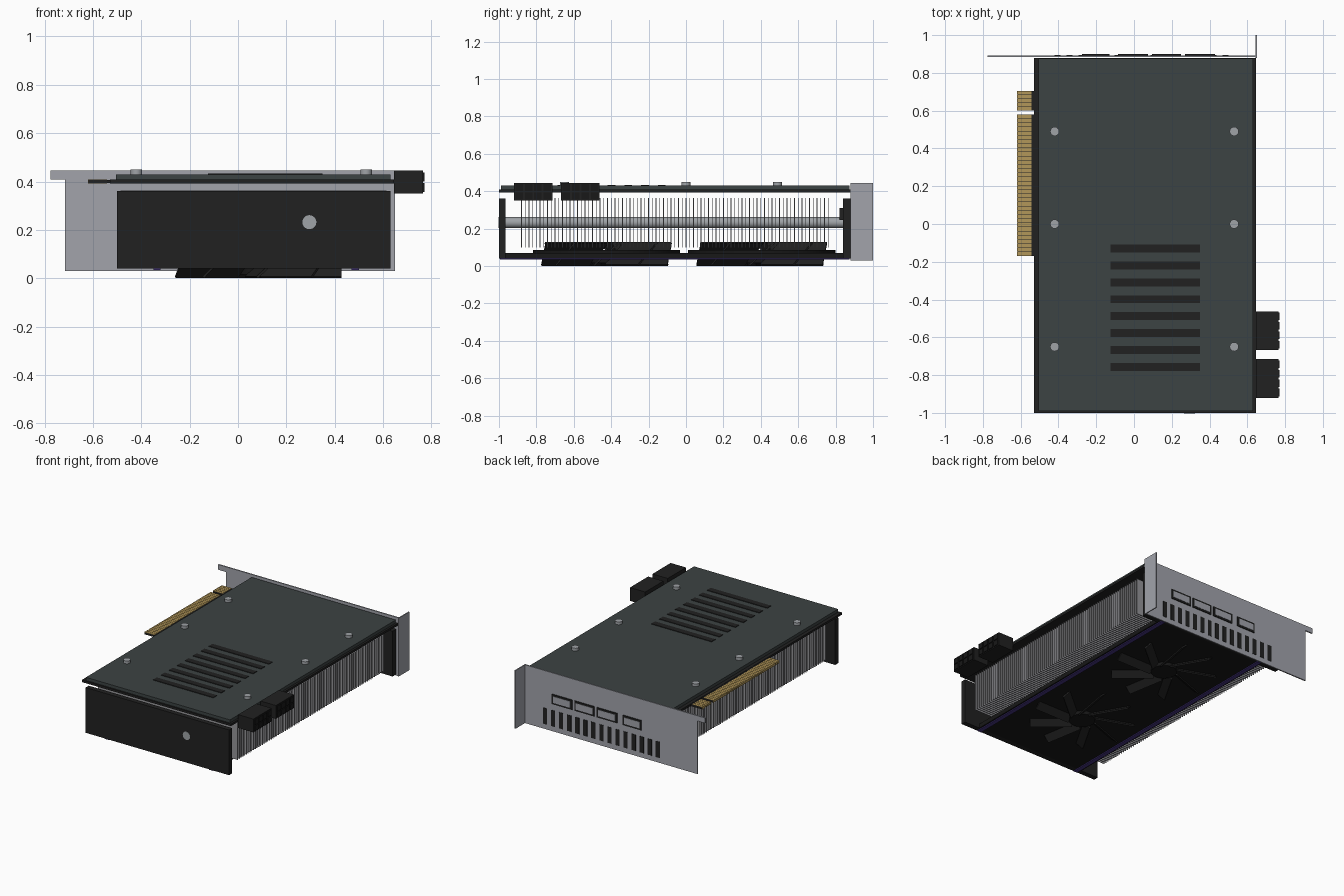
import bpy, bmesh, math
from mathutils import Matrix

if "Cube" in bpy.data.objects:
    bpy.data.objects.remove(bpy.data.objects["Cube"])


def material(name, r, g, b):
    m = bpy.data.materials.new(name)
    m.use_nodes = True
    m.diffuse_color = (r, g, b, 1)
    m.node_tree.nodes["Principled BSDF"].inputs["Base Color"].default_value = (r, g, b, 1)
    return m


BLACK = material("matte black", 0.015, 0.015, 0.015)
FAN = material("fan black", 0.009, 0.009, 0.009)
SLATE = material("slate backplate", 0.045, 0.056, 0.056)
STEEL = material("bracket steel", 0.36, 0.37, 0.41)
SILVER = material("screw silver", 0.35, 0.37, 0.39)
FIN = material("fin aluminium", 0.30, 0.30, 0.32)
GOLD = material("contact gold", 0.45, 0.31, 0.10)
PURPLE = material("purple strip", 0.06, 0.035, 0.22)


def add_box(bm, x, y, z):
    """Add a box given as three (low, high) ranges."""
    mid = [(a + b) / 2 for a, b in (x, y, z)]
    size = [b - a for a, b in (x, y, z)]
    bmesh.ops.create_cube(bm, size=1, matrix=Matrix.Translation(mid) @ Matrix.Diagonal((*size, 1)))


def finish(name, bm, mat):
    mesh = bpy.data.meshes.new(name)
    bm.to_mesh(mesh)
    bm.free()
    mesh.materials.append(mat)
    obj = bpy.data.objects.new(name, mesh)
    bpy.context.collection.objects.link(obj)
    return obj


def boxes(name, mat, *ranges):
    bm = bmesh.new()
    for r in ranges:
        add_box(bm, *r)
    return finish(name, bm, mat)


def cylinder(name, mat, centre, radius, depth, sides=32, along_y=False):
    bm = bmesh.new()
    turn = Matrix.Rotation(math.pi / 2, 4, "X") if along_y else Matrix()
    bmesh.ops.create_cone(bm, cap_ends=True, segments=sides, radius1=radius, radius2=radius,
                          depth=depth, matrix=Matrix.Translation(centre) @ turn)
    for f in bm.faces:
        f.smooth = len(f.verts) == 4
    for e in bm.edges:
        e.smooth = all(f.smooth for f in e.link_faces)
    return finish(name, bm, mat)


# Circuit board with its two contact tongues
TONGUES = [(-0.17, 0.58), (0.60, 0.705)]
boxes("circuit_board", BLACK, ((-0.53, 0.645), (-1, 0.88), (0.393, 0.408)),
      *[((-0.618, -0.53), t, (0.394, 0.406)) for t in TONGUES])

# Gold contacts on both faces of the tongues
contacts = bmesh.new()
for low, high in TONGUES:
    count = round((high - low) / 0.022)
    step = (high - low) / count
    for i in range(count):
        y = low + i * step
        add_box(contacts, (-0.62, -0.542), (y + 0.0015, y + step - 0.0015), (0.392, 0.408))
finish("gold_contacts", contacts, GOLD)

# Backplate with vent strips and screws
boxes("backplate", SLATE, ((-0.505, 0.63), (-0.99, 0.875), (0.408, 0.43)))
boxes("backplate_vents", BLACK,
      *[((-0.125, 0.35), (y - 0.021, y + 0.021), (0.429, 0.434))
        for y in [-0.13 - 0.0895 * i for i in range(8)]])
for x in (-0.42, 0.53):
    for y in (0.49, 0, -0.65):
        cylinder("backplate_screw", SILVER, (x, y, 0.438), 0.024, 0.024, 16)

# Power sockets with pin holes on the outer face
for y0 in (-0.92, -0.667):
    boxes("power_socket", BLACK, ((0.645, 0.765), (y0, y0 + 0.205), (0.35, 0.445)))
    rims = bmesh.new()
    for i in range(4):
        for j in range(2):
            y, z = y0 + 0.008 + i * 0.05, 0.356 + j * 0.044
            add_box(rims, (0.764, 0.771), (y, y + 0.04), (z, z + 0.038))
    finish("power_socket_pins", rims, FAN)

# Cooler shroud: end walls, floor and coloured strips
boxes("shroud_front_wall", BLACK, ((-0.5, 0.63), (-1, -0.965), (0.04, 0.362)))
boxes("shroud_back_wall", BLACK, ((-0.5, 0.63), (0.84, 0.88), (0.04, 0.362)))
boxes("shroud_floor", FAN, ((-0.36, 0.51), (-0.98, 0.86), (0.04, 0.07)))
boxes("shroud_strips", PURPLE, *[((x - 0.015, x + 0.015), (-0.995, 0.875), (0.034, 0.041))
                                 for x in (-0.335, 0.485)])

# Heatsink fins and heat pipe
FIN_COUNT = 83
boxes("heatsink_fins", FIN, *[((-0.485, 0.615), (y - 0.002, y + 0.002), (0.1, 0.364))
                              for y in [-0.88 + 1.64 * i / (FIN_COUNT - 1) for i in range(FIN_COUNT)]])
cylinder("heat_pipe", SILVER, (0.295, -0.08, 0.232), 0.029, 1.844, 32, True)
boxes("pipe_clamp", BLACK, ((0.25, 0.34), (0.82, 0.845), (0.245, 0.31)))

# Two fans: backing disc, hub and pitched blades
BLADES = 9
for fy in (-0.425, 0.405):
    cylinder("fan_disc", FAN, (0.085, fy, 0.076), 0.393, 0.018, 64)
    cylinder("fan_hub", FAN, (0.085, fy, 0.05), 0.085, 0.07, 32)
    bm = bmesh.new()
    for i in range(BLADES):
        blade = (Matrix.Translation((0.085, fy, 0.064)) @ Matrix.Rotation(math.tau * i / BLADES, 4, "Z")
                 @ Matrix.Translation((0.205, 0, 0)) @ Matrix.Rotation(math.radians(42), 4, "X")
                 @ Matrix.Diagonal((0.275, 0.178, 0.01, 1)))
        bmesh.ops.create_cube(bm, size=1, matrix=blade)
    finish("fan_blades", bm, BLACK)

# Rear bracket with mounting lip and side flange
boxes("bracket", STEEL, ((-0.715, 0.65), (0.884, 0.893), (0.03, 0.445)),
      ((-0.775, -0.715), (0.884, 0.893), (0.408, 0.445)),
      ((0.643, 0.65), (0.88, 1), (0.03, 0.445)))
boxes("bracket_vents", BLACK, *[((x - 0.016, x + 0.016), (0.892, 0.895), (0.065, 0.18))
                                for x in [0.485 - 0.0635 * i for i in range(15)]])

# Display ports: dark frame with a metal face
for low, high in ((0.27, 0.43), (0.095, 0.25), (-0.085, 0.075), (-0.275, -0.13)):
    boxes("port_frame", BLACK, ((low, high), (0.89, 0.899), (0.225, 0.295)))
    boxes("port_face", STEEL, ((low + 0.012, high - 0.012), (0.895, 0.901), (0.237, 0.283)))
